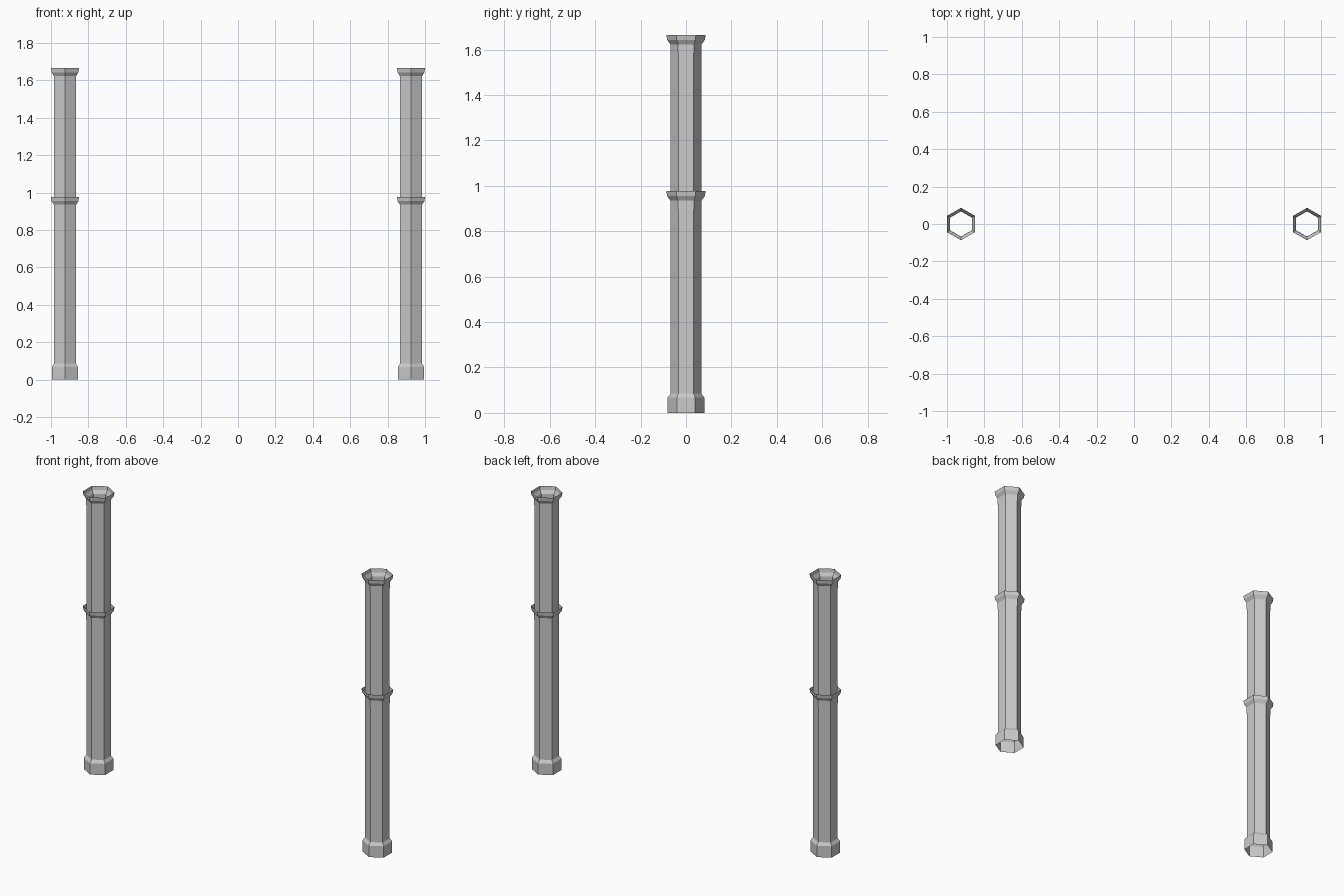
import bpy, bmesh
from math import sin, cos, pi

if "Cube" in bpy.data.objects:
    bpy.data.objects.remove(bpy.data.objects["Cube"])

POST_X = 0.925


def hex_shell(name, cx, profile):
    """Open six-sided shell from (radius, z) rings, with corners on the y axis."""
    bm = bmesh.new()
    rings = []
    for r, z in profile:
        rings.append([bm.verts.new((cx + r * cos(pi / 6 + i * pi / 3),
                                    r * sin(pi / 6 + i * pi / 3), z))
                      for i in range(6)])
    for low, high in zip(rings, rings[1:]):
        for i in range(6):
            j = (i + 1) % 6
            bm.faces.new((low[i], low[j], high[j], high[i]))
    mesh = bpy.data.meshes.new(name)
    bm.to_mesh(mesh)
    bm.free()
    obj = bpy.data.objects.new(name, mesh)
    bpy.context.collection.objects.link(obj)
    return obj


def flared_collar(name, cx, top):
    """Thin sleeve opening into an upward-facing cup."""
    hex_shell(name, cx, [(0.0685, top - 0.08), (0.0685, top - 0.042),
                         (0.083, top - 0.022), (0.0866, top)])


for side, cx in (("left", -POST_X), ("right", POST_X)):
    # Widened foot running into the hollow shaft
    hex_shell(side + "_post", cx, [(0.081, 0), (0.081, 0.068),
                                   (0.0675, 0.085), (0.0675, 1.625)])
    # Collars at the middle and at the top
    flared_collar(side + "_middle_collar", cx, 0.977)
    flared_collar(side + "_top_collar", cx, 1.665)
